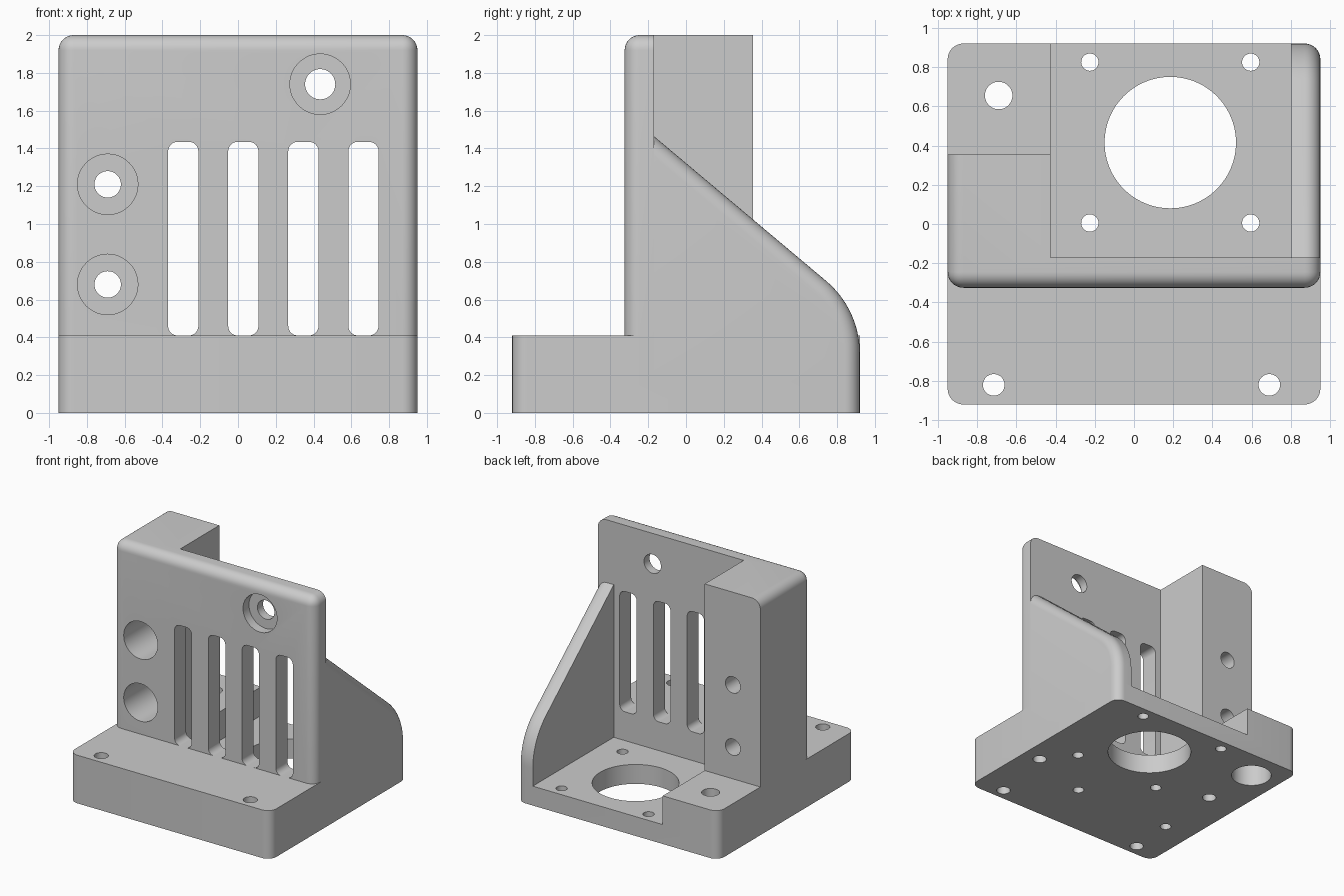
import bpy, bmesh, math
from mathutils import Vector

cube = bpy.data.objects.get("Cube")
if cube:
    bpy.data.objects.remove(cube, do_unlink=True)

grey = bpy.data.materials.new("plain_grey")
grey.use_nodes = True
grey.diffuse_color = (0.6, 0.6, 0.6, 1)
grey.node_tree.nodes["Principled BSDF"].inputs["Base Color"].default_value = (0.6, 0.6, 0.6, 1)

ROUND = 0.08                    # outer edge radius
FLOOR, DECK, TOP = 0.165, 0.41, 2.0
SIDE, BACK = 0.95, 0.92
FRONT, REAR = -0.325, -0.17     # upright wall faces
BLOCK_X, BLOCK_Y = -0.425, 0.355
RIB_X = 0.8


def place(axis, a, b, h):
    """Point (a, b) of a profile at height h along the axis."""
    return {"x": (h, a, b), "y": (a, h, b), "z": (a, b, h)}[axis]


def prism(name, points, axis, low, high, rounded=None, radius=ROUND, segments=8):
    """Extrude a profile and round the edges picked by a rule."""
    bm = bmesh.new()
    face = bm.faces.new([bm.verts.new(place(axis, a, b, low)) for a, b in points])
    grown = bmesh.ops.extrude_face_region(bm, geom=[face])["geom"]
    shift = Vector(place(axis, 0, 0, high - low))
    bmesh.ops.translate(bm, vec=shift, verts=[g for g in grown if isinstance(g, bmesh.types.BMVert)])
    bmesh.ops.recalc_face_normals(bm, faces=bm.faces)
    if rounded:
        edges = [e for e in bm.edges if rounded(e.verts[0].co, e.verts[1].co)]
        bmesh.ops.bevel(bm, geom=edges, offset=radius, segments=segments,
                        profile=0.5, affect="EDGES", clamp_overlap=False)
        bmesh.ops.recalc_face_normals(bm, faces=bm.faces)
    mesh = bpy.data.meshes.new(name)
    bm.to_mesh(mesh)
    bm.free()
    mesh.materials.append(grey)
    obj = bpy.data.objects.new(name, mesh)
    bpy.context.collection.objects.link(obj)
    return obj


def rect(x0, x1, y0, y1):
    return [(x0, y0), (x1, y0), (x1, y1), (x0, y1)]


def cylinder(axis, a, b, radius, low, high, sides=48):
    turn = [2 * math.pi * i / sides for i in range(sides)]
    ring = [(a + radius * math.cos(t), b + radius * math.sin(t)) for t in turn]
    return prism("cutter", ring, axis, low, high)


def cut(target, cutter):
    cutter.hide_render = True
    mod = target.modifiers.new("cut", "BOOLEAN")
    mod.operation, mod.solver, mod.object = "DIFFERENCE", "EXACT", cutter
    bpy.context.view_layer.objects.active = target
    bpy.ops.object.modifier_apply(modifier=mod.name)
    bpy.data.objects.remove(cutter, do_unlink=True)


def same(p, q, i, value):
    return abs(p[i] - value) < 1e-4 and abs(q[i] - value) < 1e-4


def upright(p, q):
    return abs(p.z - q.z) > 0.1


# Base with a lowered floor behind the wall
base = prism("base", rect(-SIDE, SIDE, -BACK, BACK), "z", 0, DECK, upright)
cut(base, prism("cutter", rect(BLOCK_X, 1.2, REAR, 1.2), "z", FLOOR, 1))

# Motor opening with its four screw holes
cut(base, cylinder("z", 0.185, 0.415, 0.335, -0.1, 0.6, 96))
for x in (-0.225, 0.595):
    for y in (0.005, 0.825):
        cut(base, cylinder("z", x, y, 0.044, -0.1, 0.6))

# Front mounting holes, and the rear hole counterbored from below
for x in (-0.715, 0.69):
    cut(base, cylinder("z", x, -0.82, 0.055, -0.1, 0.6))
cut(base, cylinder("z", -0.69, 0.655, 0.07, -0.1, 0.6))
cut(base, cylinder("z", -0.69, 0.655, 0.16, -0.1, 0.25))

# Blind holes in the underside
for x, y, r in ((0.79, -0.245, 0.055), (-0.66, 0.16, 0.055),
                (0.23, -0.425, 0.044), (-0.69, -0.425, 0.044)):
    cut(base, cylinder("z", x, y, r, -0.1, 0.3))


# Upright wall with the thick block on one side
def wall_rounding(p, q):
    front, top = same(p, q, 1, FRONT), same(p, q, 2, TOP)
    side = same(p, q, 0, SIDE) or same(p, q, 0, -SIDE)
    return (front and top) or (front and side) or (top and side)


footprint = [(-SIDE, FRONT), (SIDE, FRONT), (SIDE, REAR),
             (BLOCK_X, REAR), (BLOCK_X, BLOCK_Y), (-SIDE, BLOCK_Y)]
wall = prism("upright_wall", footprint, "z", DECK - 0.03, TOP, wall_rounding)

# Vent slots
for i in range(4):
    x = -0.29 + i * 0.318
    cut(wall, prism("cutter", rect(x - 0.08, x + 0.08, DECK, 1.435), "y", -0.5, 0,
                    lambda p, q: abs(p.y - q.y) > 0.1, 0.05))

# Counterbored wall holes
for x, z, r, seat in ((-0.69, 1.21, 0.07, 0.2), (-0.69, 0.68, 0.07, 0.2),
                      (0.435, 1.74, 0.08, -0.245)):
    cut(wall, cylinder("y", x, z, 0.16, -0.6, seat))
    cut(wall, cylinder("y", x, z, r, -0.6, 0.6))

# Side rib: straight slope running into a round back
bend, start = 0.5, math.radians(50.1)
profile = [(REAR, FLOOR), (BACK, FLOOR)]
for i in range(17):
    t = start * i / 16
    profile.append((BACK - bend + bend * math.cos(t), 0.316 + bend * math.sin(t)))
profile.append((REAR, 1.465))
prism("side_rib", profile, "x", RIB_X, SIDE,
      lambda p, q: same(p, q, 0, SIDE) and not same(p, q, 1, REAR) and not same(p, q, 2, FLOOR))

# Smooth the rounded faces and keep the edges crisp
for obj in bpy.context.scene.objects:
    obj.select_set(obj.type == "MESH")
bpy.context.view_layer.objects.active = base
bpy.ops.object.shade_smooth_by_angle(angle=math.radians(30))
